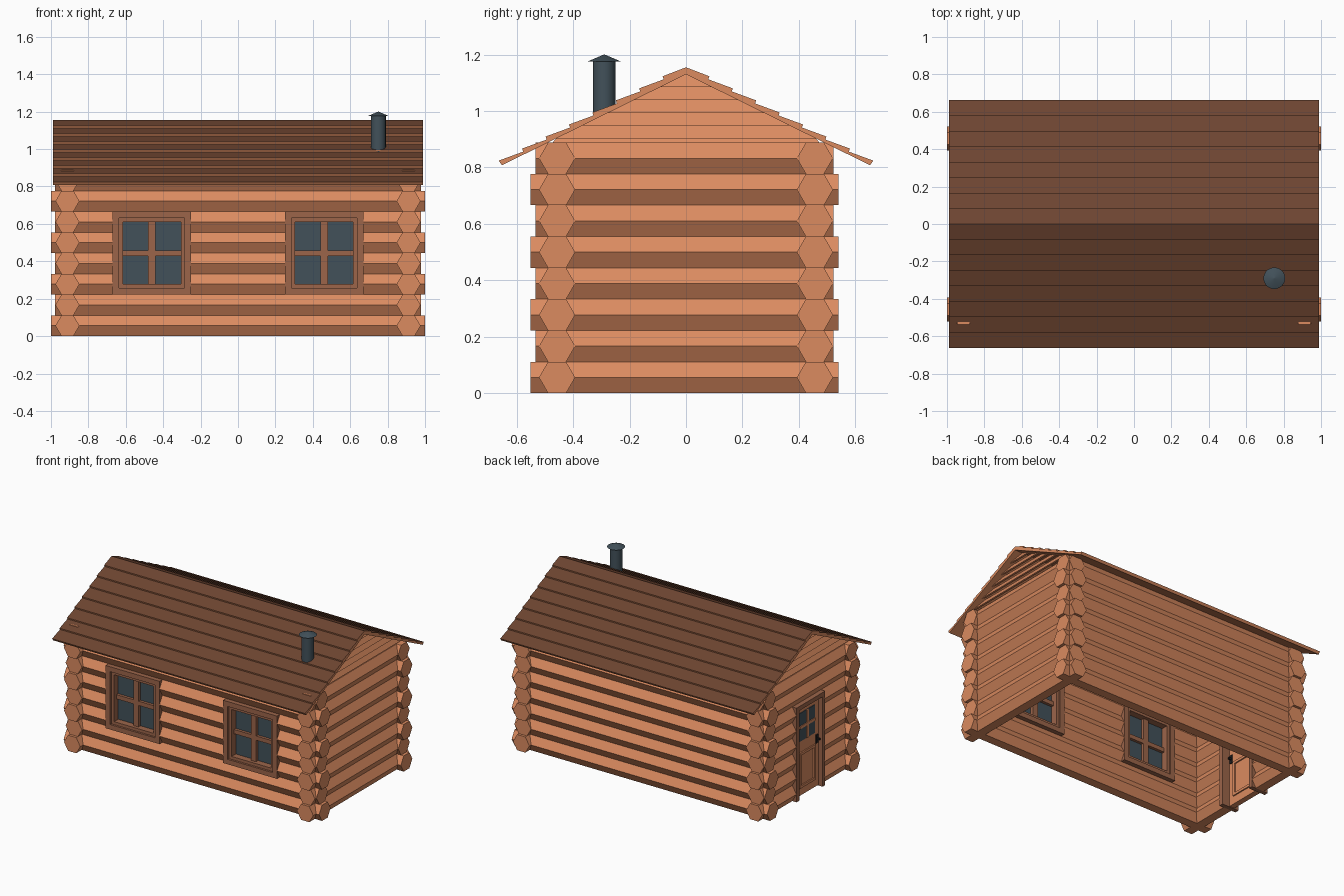
import bpy, bmesh, math

if "Cube" in bpy.data.objects:
    bpy.data.objects.remove(bpy.data.objects["Cube"], do_unlink=True)


def material(name, rgb):
    lin = [((c / 255 + 0.055) / 1.055) ** 2.4 for c in rgb]
    m = bpy.data.materials.new(name)
    m.use_nodes = True
    m.diffuse_color = (*lin, 1)
    bsdf = m.node_tree.nodes["Principled BSDF"]
    bsdf.inputs["Base Color"].default_value = (*lin, 1)
    bsdf.inputs["Roughness"].default_value = 0.8
    return m


WOOD = material("orange wood", (219, 139, 96))
TRIM = material("brown trim", (156, 101, 74))
ROOF = material("dark brown roof", (110, 69, 49))
SLATE = material("slate blue grey", (66, 81, 90))
BLACK = material("black iron", (30, 30, 32))


def finish(name, bm, *mats):
    bmesh.ops.recalc_face_normals(bm, faces=bm.faces)
    me = bpy.data.meshes.new(name)
    bm.to_mesh(me)
    bm.free()
    for m in mats:
        me.materials.append(m)
    ob = bpy.data.objects.new(name, me)
    bpy.context.collection.objects.link(ob)
    return ob


def prism(bm, profile, place):
    """Closed prism: place(u, v, end) gives the point for end 0 or 1."""
    ends = [[bm.verts.new(place(u, v, e)) for u, v in profile] for e in (0, 1)]
    n = len(profile)
    bm.faces.new(ends[0])
    bm.faces.new(ends[1][::-1])
    for i in range(n):
        j = (i + 1) % n
        bm.faces.new((ends[0][i], ends[0][j], ends[1][j], ends[1][i]))


def box(bm, x, y, z):
    prism(bm, [(x[0], y[0]), (x[1], y[0]), (x[1], y[1]), (x[0], y[1])],
          lambda u, v, e: (u, v, z[e]))


def boxes(name, mat, *items):
    bm = bmesh.new()
    for it in items:
        box(bm, *it)
    return finish(name, bm, mat)


def ring(a, z, w, wall, sill=True):
    """Rectangles (across, z) of a frame, turned into boxes by wall()."""
    parts = [((a[0], a[0] + w), z), ((a[1] - w, a[1]), z),
             ((a[0] + w, a[1] - w), (z[1] - w, z[1]))]
    if sill:
        parts.append(((a[0] + w, a[1] - w), (z[0], z[0] + w)))
    return [wall(p, q) for p, q in parts]


# Log walls
ROWS, H = 8, 0.111
R = H / math.sqrt(3)
WX, WY = 0.912, 0.457          # wall centre lines
HEX = [(R * math.cos(math.radians(60 * k)), R * math.sin(math.radians(60 * k)))
       for k in range(6)]
WIN, DOOR, OPEN_TOP = (0.25, 0.67), 0.16, 6 * H


def log_wall(name, along_x, centre, spans):
    bm = bmesh.new()
    for row in range(ROWS):
        z = H * (row + 0.5)
        for span in spans(row):
            if along_x:
                prism(bm, HEX, lambda u, v, e: (span[e], centre + u, z + v))
            else:
                prism(bm, HEX, lambda u, v, e: (centre + u, span[e], z + v))
    finish(name, bm, WOOD)


def full_x(row):
    e = 0.979 if row % 2 else 1.0
    return [(-e, e)]


def full_y(row):
    e = 0.528 if row % 2 else 0.546
    return [(-e - 0.006, e - 0.006)]


def front_spans(row):
    a, b = full_x(row)[0]
    if 2 <= row <= 5:
        return [(a, -WIN[1]), (-WIN[0], WIN[0]), (WIN[1], b)]
    return [(a, b)]


def door_spans(row):
    a, b = full_y(row)[0]
    return [(a, -DOOR), (DOOR, b)] if row < 6 else [(a, b)]


log_wall("front_log_wall", True, -WY, front_spans)
log_wall("back_log_wall", True, WY, full_x)
log_wall("left_log_wall", False, WX, full_y)
log_wall("right_log_wall", False, -WX, door_spans)

# Windows in the front wall
for side, s in (("left", 1), ("right", -1)):
    c = s * (WIN[0] + WIN[1]) / 2
    z0, z1 = 2 * H, OPEN_TOP

    def span(y):
        return lambda a, z: ((c + a[0], c + a[1]), y, z)

    boxes(side + "_window_casing", TRIM,
          *ring((-0.21, 0.21), (z0, z1), 0.035, span((-0.522, -0.393))))
    boxes(side + "_window_frame", TRIM,
          *ring((-0.176, 0.176), (z0 + 0.034, z1 - 0.034), 0.022, span((-0.508, -0.405))))
    boxes(side + "_window_glass", SLATE,
          span((-0.462, -0.452))((-0.16, 0.16), (z0 + 0.05, z1 - 0.05)))
    mid = (z0 + z1) / 2
    boxes(side + "_window_bars", TRIM,
          span((-0.485, -0.429))((-0.02, 0.02), (z0 + 0.055, z1 - 0.055)),
          span((-0.482, -0.432))((-0.155, 0.155), (mid - 0.015, mid + 0.015)))

# Door in the side wall
def door_part(x):
    return lambda a, z: (x, a, z)


boxes("door_frame", TRIM,
      *ring((-DOOR, DOOR), (0, OPEN_TOP), 0.03, door_part((-0.978, -0.846)), False))
boxes("door_slab", WOOD, door_part((-0.945, -0.905))((-0.13, 0.13), (0.005, 0.636)))
for face, x, d in (("outer", -0.945, -1), ("inner", -0.905, 1)):
    def plate(t):
        return door_part(tuple(sorted((x, x + d * t))))

    boxes(face + "_door_glass", SLATE, plate(0.004)((-0.085, 0.085), (0.39, 0.59)))
    boxes(face + "_door_bars", WOOD, plate(0.009)((-0.01, 0.01), (0.39, 0.59)),
          plate(0.009)((-0.085, 0.085), (0.48, 0.5)))
    boxes(face + "_door_panel", WOOD,
          *ring((-0.09, 0.09), (0.06, 0.31), 0.018, plate(0.009)))
    boxes(face + "_door_handle", BLACK, plate(0.006)((-0.122, -0.1), (0.31, 0.37)),
          plate(0.025)((-0.117, -0.105), (0.335, 0.347)))

# Gable boards, leaning out at the foot
APEX, PITCH = 1.13, 0.494
for side, s in (("left", 1), ("right", -1)):
    bm = bmesh.new()
    step = (APEX - 0.857) / 6
    for i in range(6):
        lo = 0.857 + step * i
        hi = lo + step
        out, back, t = 0.957, 0.93, 0.014
        prism(bm, [(out, lo), (back, hi), (back - t, hi), (out - t, lo)],
              lambda u, v, e: (s * u, (2 * e - 1) * min(0.5, max(0.003, (APEX - v) / PITCH)), v))
    finish(side + "_gable_boards", bm, WOOD)

# Roof of stepped boards, dark on top only
N, RUN, DROP = 8, 0.083, 0.0427
half = []
for i in range(N):
    top = 1.155 - DROP * i
    half.append((RUN * i - (0.004 if i else 0), top))
    half.append((RUN * (i + 1), top - 0.032))
half.append((0.652, APEX - 0.652 * PITCH))
profile = half + [(0, APEX)] + [(-y, z) for y, z in half[:0:-1]]
bm = bmesh.new()
prism(bm, profile, lambda u, v, e: ((-0.99, 0.99)[e], u, v))
roof = finish("roof_boards", bm, WOOD, ROOF)
for f in roof.data.polygons:
    f.material_index = 1 if f.normal.z > 0.6 else 0

# Chimney pipe with a conical cap
for name, r1, r2, z0, z1 in (("chimney_pipe", 0.04, 0.04, 0.985, 1.178),
                             ("chimney_cap", 0.058, 0.002, 1.176, 1.2)):
    bpy.ops.mesh.primitive_cone_add(vertices=20, radius1=r1, radius2=r2, depth=z1 - z0,
                                    location=(0.75, -0.29, (z0 + z1) / 2))
    ob = bpy.context.object
    ob.name = name
    ob.data.materials.append(SLATE)
    bpy.ops.object.shade_smooth_by_angle(angle=math.radians(30))
